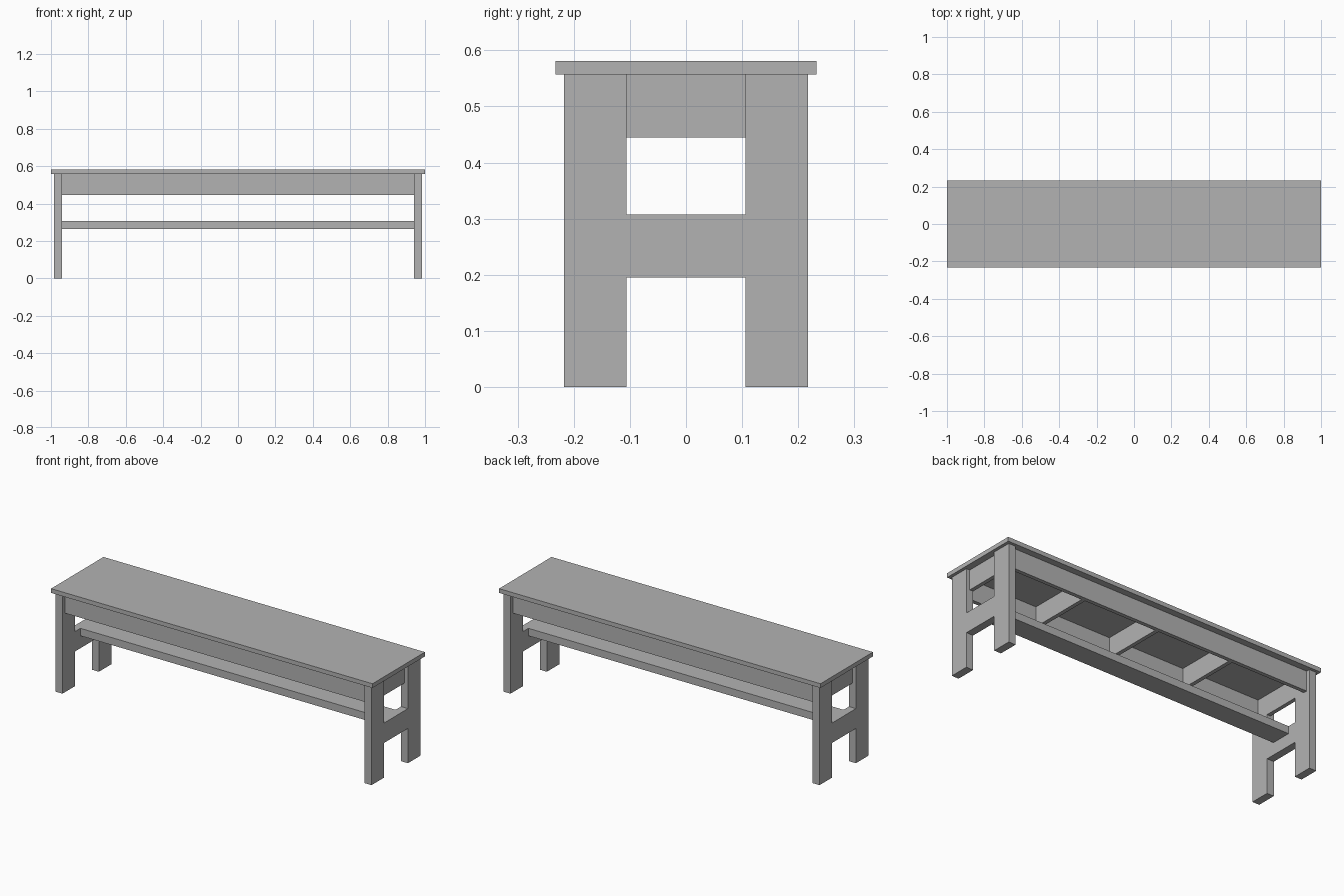
import bpy
import bmesh
from mathutils import Vector

cube = bpy.data.objects.get("Cube")
if cube:
    bpy.data.objects.remove(cube, do_unlink=True)

# Single plain grey finish
grey = bpy.data.materials.new("plain_grey")
grey.use_nodes = True
colour = (0.45, 0.45, 0.45, 1.0)
grey.diffuse_color = colour
grey.node_tree.nodes["Principled BSDF"].inputs["Base Color"].default_value = colour

# Shared levels and widths
SEAT_UNDER, SEAT_TOP = 0.557, 0.581
APRON_LOW = 0.445
LEG_IN, LEG_OUT = 0.94, 0.983
GAP, LEG_EDGE = 0.106, 0.217
RAIL_LOW, RAIL_TOP = 0.195, 0.307
BOARD = 0.022
APRON_FACE = 0.196


def finish(name, bm):
    bmesh.ops.recalc_face_normals(bm, faces=bm.faces)
    mesh = bpy.data.meshes.new(name)
    bm.to_mesh(mesh)
    bm.free()
    mesh.materials.append(grey)
    obj = bpy.data.objects.new(name, mesh)
    bpy.context.collection.objects.link(obj)
    return obj


def board(name, xs, ys, zs):
    """Box spanning the given ranges."""
    bm = bmesh.new()
    bmesh.ops.create_cube(bm, size=1)
    for v in bm.verts:
        v.co = Vector([(r[0] + r[1]) / 2 + c * (r[1] - r[0])
                       for r, c in zip((xs, ys, zs), v.co)])
    return finish(name, bm)


def end_frame(name, x0, x1):
    """H-shaped end cut from one panel."""
    half = [(LEG_EDGE, SEAT_UNDER), (LEG_EDGE, 0), (GAP, 0), (GAP, RAIL_LOW)]
    upper = [(GAP, RAIL_TOP), (GAP, SEAT_UNDER)]
    right = upper + half
    outline = right + [(-y, z) for y, z in reversed(right)]
    bm = bmesh.new()
    face = bm.faces.new([bm.verts.new((x0, y, z)) for y, z in outline])
    out = bmesh.ops.extrude_face_region(bm, geom=[face])
    verts = [g for g in out["geom"] if isinstance(g, bmesh.types.BMVert)]
    bmesh.ops.translate(bm, verts=verts, vec=(x1 - x0, 0, 0))
    return finish(name, bm)


# Seat and lower stretcher
board("seat", (-1, 1), (-0.233, 0.233), (SEAT_UNDER, SEAT_TOP))
board("stretcher", (-LEG_IN, LEG_IN), (-0.058, 0.058), (0.265, RAIL_TOP))

apron_z = (APRON_LOW, SEAT_UNDER)
inner = APRON_FACE - BOARD

# End frames with recessed end aprons
for side, s in (("left", 1), ("right", -1)):
    end_frame(f"{side}_end_frame", s * LEG_IN, s * LEG_OUT)
    xs = sorted((s * LEG_IN, s * (LEG_IN + BOARD)))
    board(f"{side}_end_apron", xs, (-GAP, GAP), apron_z)

# Long aprons
for side, s in (("front", -1), ("back", 1)):
    ys = sorted((s * inner, s * APRON_FACE))
    board(f"{side}_apron", (-LEG_IN, LEG_IN), ys, apron_z)

# Cross braces under the seat
for i in (-1, 0, 1):
    x = i * LEG_IN / 2
    board(f"cross_brace_{i + 2}", (x - BOARD / 2, x + BOARD / 2),
          (-inner, inner), apron_z)
